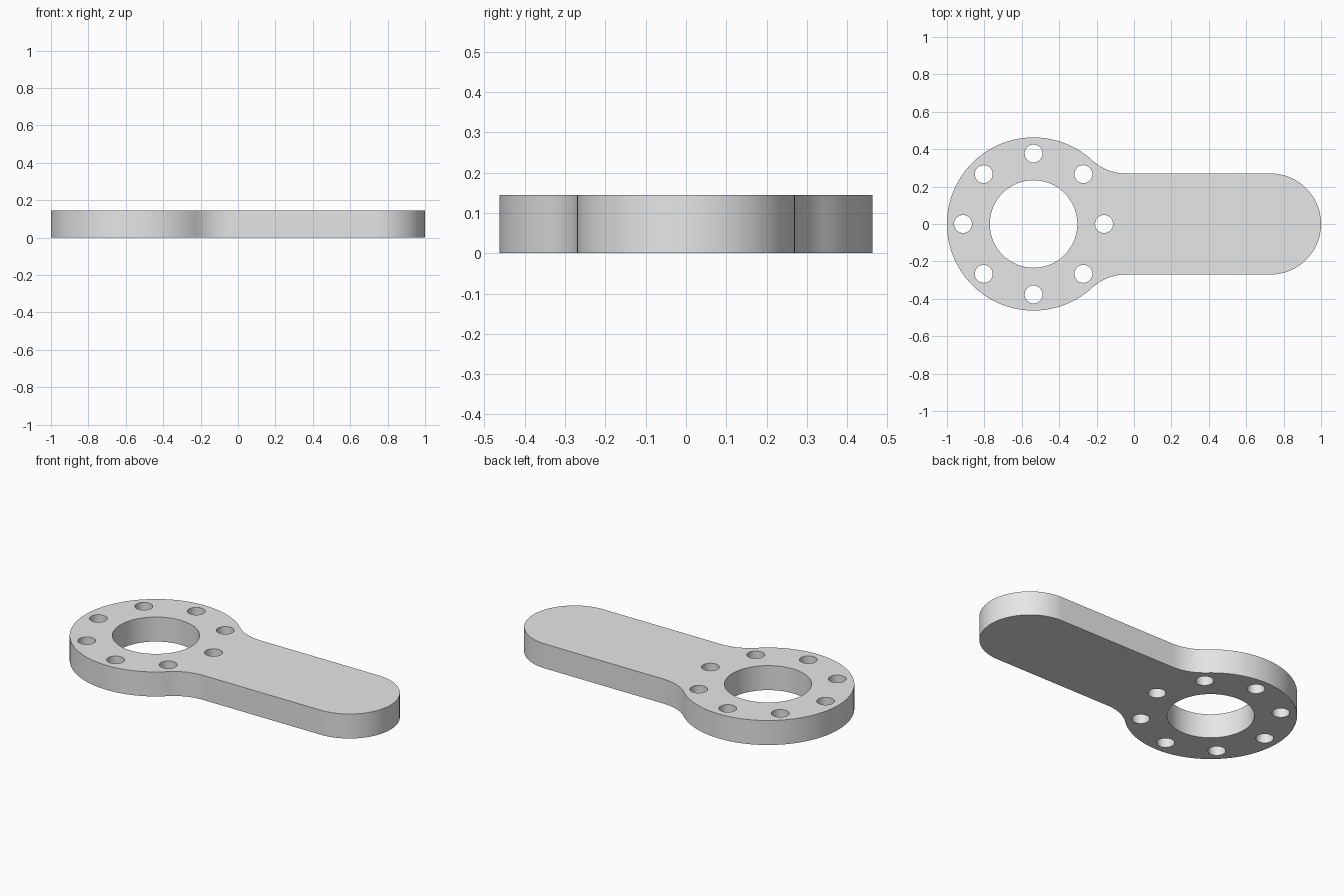
import bpy, bmesh
from math import pi, sin, cos, sqrt, atan2

if "Cube" in bpy.data.objects:
    bpy.data.objects.remove(bpy.data.objects["Cube"])

HEIGHT = 0.145
HUB_X, HUB_R = -0.537, 0.463      # round hub
BORE_R = 0.234                    # large centre hole
BOLT_R, BOLT_CIRCLE = 0.048, 0.377
ARM_R = 0.27                      # half width and end radius of the arm
FILLET_R = 0.27


def arc(cx, cy, r, a0, a1, n):
    return [(cx + r * cos(a0 + (a1 - a0) * i / n),
             cy + r * sin(a0 + (a1 - a0) * i / n)) for i in range(n + 1)]


def circle(cx, cy, r, n):
    return arc(cx, cy, r, 0, 2 * pi, n)[:-1]


# Outline: upper half from hub to arm end, then mirrored
fy = ARM_R + FILLET_R
dx = sqrt((HUB_R + FILLET_R) ** 2 - fy ** 2)
tangent = atan2(fy, dx)
upper = arc(HUB_X, 0, HUB_R, pi, tangent, 40)
upper += arc(HUB_X + dx, fy, FILLET_R, pi + tangent, 1.5 * pi, 14)[1:]
upper += arc(1 - ARM_R, 0, ARM_R, pi / 2, 0, 24)
outline = upper + [(x, -y) for x, y in reversed(upper[1:-1])]

# Centre bore and ring of eight bolt holes
loops = [outline, circle(HUB_X, 0, BORE_R, 72)]
for i in range(8):
    a = i * pi / 4
    loops.append(circle(HUB_X + BOLT_CIRCLE * cos(a), BOLT_CIRCLE * sin(a), BOLT_R, 32))

# Fill the flat profile around the holes and raise it to a plate
bm = bmesh.new()
edges = []
for pts in loops:
    vs = [bm.verts.new((x, y, 0)) for x, y in pts]
    edges += [bm.edges.new((vs[i - 1], vs[i])) for i in range(len(vs))]
bmesh.ops.triangle_fill(bm, edges=edges, use_beauty=True, normal=(0, 0, 1))
ret = bmesh.ops.extrude_face_region(bm, geom=bm.faces[:], use_keep_orig=True)
top = [g for g in ret["geom"] if isinstance(g, bmesh.types.BMVert)]
bmesh.ops.translate(bm, verts=top, vec=(0, 0, HEIGHT))
bmesh.ops.recalc_face_normals(bm, faces=bm.faces[:])

mesh = bpy.data.meshes.new("lever_plate")
bm.to_mesh(mesh)
bm.free()
plate = bpy.data.objects.new("lever_plate", mesh)
bpy.context.collection.objects.link(plate)

grey = bpy.data.materials.new("light_grey")
grey.diffuse_color = (0.8, 0.8, 0.8, 1)
grey.use_nodes = True
grey.node_tree.nodes["Principled BSDF"].inputs["Base Color"].default_value = grey.diffuse_color
mesh.materials.append(grey)

# Smooth curved walls, sharp rims
bpy.context.view_layer.objects.active = plate
plate.select_set(True)
bpy.ops.object.shade_smooth_by_angle(angle=pi / 6)
